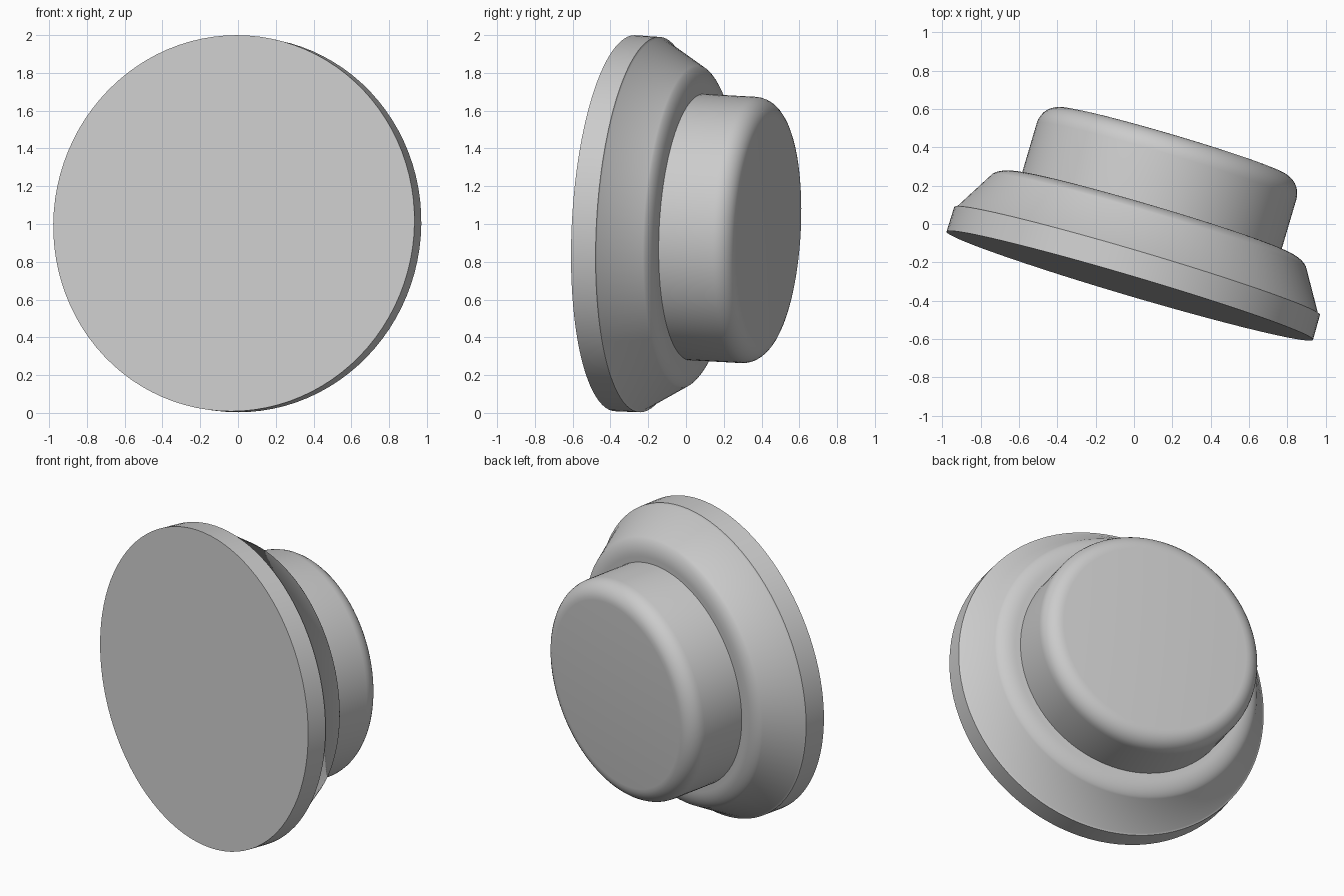
import bpy
import bmesh
from math import radians, sin, cos, pi
from mathutils import Vector

if "Cube" in bpy.data.objects:
    bpy.data.objects.remove(bpy.data.objects["Cube"], do_unlink=True)

# One plain grey
grey = bpy.data.materials.new("plain_grey")
grey.use_nodes = True
colour = (0.6, 0.6, 0.6, 1)
grey.diffuse_color = colour
grey.node_tree.nodes["Principled BSDF"].inputs["Base Color"].default_value = colour

# Tilted axis, from the centre of the front face to the back
ORIGIN = Vector((-0.022, -0.322, 1.004))
AXIS = Vector((0.283, 0.958, -0.052)).normalized()


def arc(radius, depth, width, height, start, steps=8):
    """Rounded shoulder ending on the flat face at the given depth."""
    points = []
    for i in range(steps + 1):
        a = start + (pi / 2 - start) * i / steps
        points.append((radius - width + width * cos(a), depth - height + height * sin(a)))
    return points


def lathe(name, profile, angle):
    """Spin a (radius, depth) profile around the tilted axis."""
    bm = bmesh.new()
    verts = [bm.verts.new((r, 0, t)) for r, t in profile]
    edges = [bm.edges.new(pair) for pair in zip(verts, verts[1:])]
    bmesh.ops.spin(bm, geom=verts + edges, cent=(0, 0, 0), axis=(0, 0, 1),
                   angle=2 * pi, steps=96, use_duplicate=False)
    bmesh.ops.remove_doubles(bm, verts=bm.verts, dist=0.0005)
    bmesh.ops.recalc_face_normals(bm, faces=bm.faces)
    mesh = bpy.data.meshes.new(name)
    bm.to_mesh(mesh)
    bm.free()
    mesh.materials.append(grey)
    ob = bpy.data.objects.new(name, mesh)
    bpy.context.collection.objects.link(ob)
    ob.location = ORIGIN
    ob.rotation_mode = 'QUATERNION'
    ob.rotation_quaternion = AXIS.to_track_quat('Z', 'Y')
    bpy.ops.object.select_all(action='DESELECT')
    ob.select_set(True)
    bpy.context.view_layer.objects.active = ob
    bpy.ops.object.shade_smooth_by_angle(angle=radians(angle))


# Wide front disc: straight rim, sloping side, rounded shoulder
lathe("front_disc",
      [(0, 0), (0.997, 0), (0.995, 0.135), (0.983, 0.14)]
      + arc(0.872, 0.397, 0.13, 0.085, radians(30)) + [(0, 0.397)], 50)

# Narrower back knob with a rounded end
lathe("back_knob",
      [(0, 0.3), (0.706, 0.3)] + arc(0.706, 0.79, 0.11, 0.11, 0) + [(0, 0.79)], 50)
